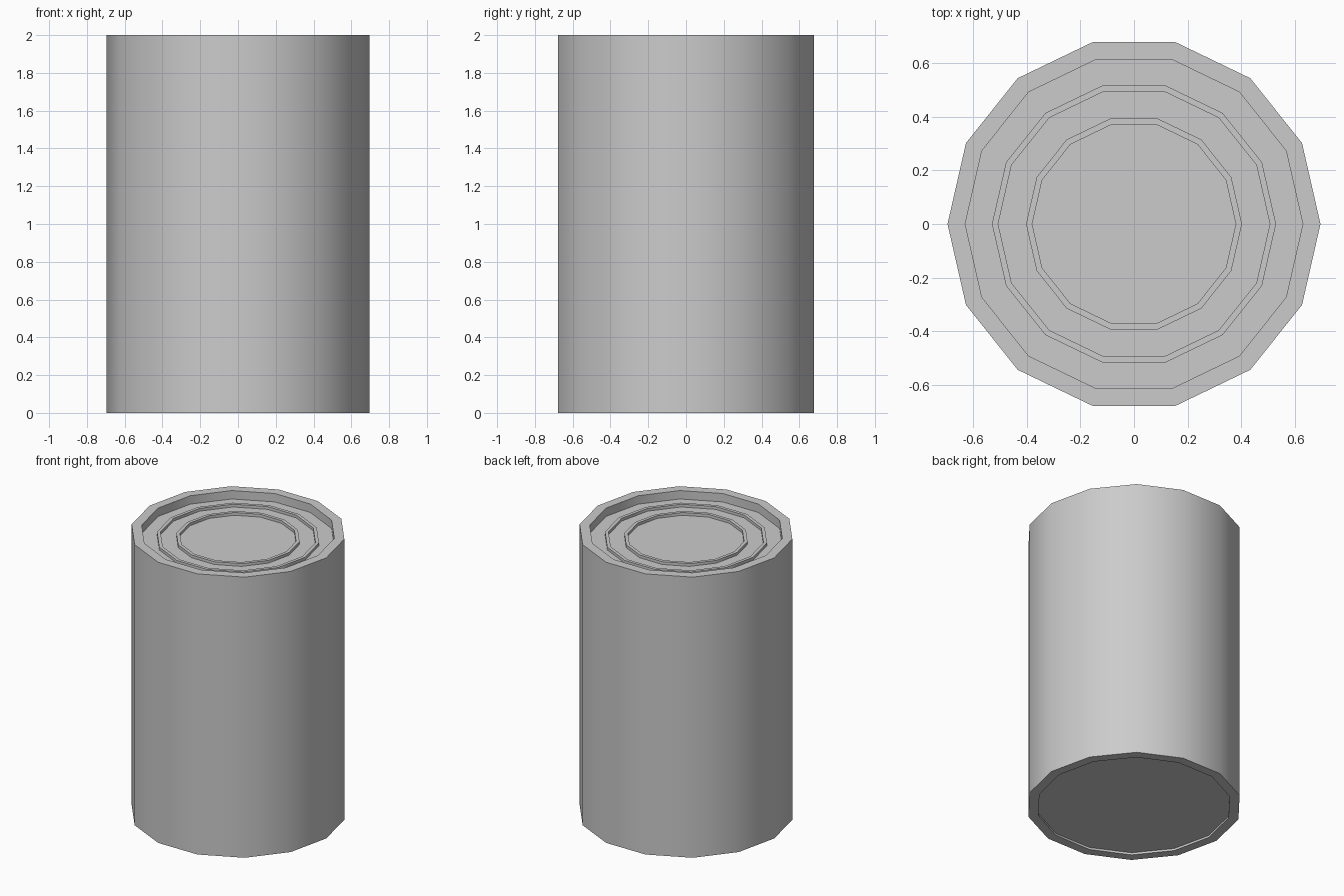
import bpy, bmesh, math

if "Cube" in bpy.data.objects:
    bpy.data.objects.remove(bpy.data.objects["Cube"])

SIDES = 14


def lathe(name, profile):
    """Revolve (radius, z) points into a closed low-poly solid, capped at both ends."""
    bm = bmesh.new()
    rings = []
    for r, z in profile:
        rings.append([bm.verts.new((r * math.cos(2 * math.pi * i / SIDES),
                                    r * math.sin(2 * math.pi * i / SIDES), z))
                      for i in range(SIDES)])
    for a, b in zip(rings, rings[1:]):
        for i in range(SIDES):
            j = (i + 1) % SIDES
            bm.faces.new((a[i], a[j], b[j], b[i]))
    bm.faces.new(rings[0][::-1])
    bm.faces.new(rings[-1])
    bmesh.ops.recalc_face_normals(bm, faces=bm.faces)
    mesh = bpy.data.meshes.new(name)
    bm.to_mesh(mesh)
    bm.free()
    obj = bpy.data.objects.new(name, mesh)
    bpy.context.collection.objects.link(obj)
    bpy.ops.object.select_all(action='DESELECT')
    obj.select_set(True)
    bpy.context.view_layer.objects.active = obj
    bpy.ops.object.shade_smooth_by_angle(angle=math.radians(30))
    return obj


LID, BEAD = 1.94, 1.96

# shallow recessed base, outer wall, rim and sunken lid
profile = [(0.63, 0.015), (0.63, 0), (0.696, 0), (0.696, 2), (0.63, 2), (0.63, LID)]

# two raised stiffening beads on the lid
for outer, inner in ((0.53, 0.507), (0.403, 0.38)):
    profile += [(outer, LID), (outer, BEAD), (inner, BEAD), (inner, LID)]

lathe("tin_can", profile)
